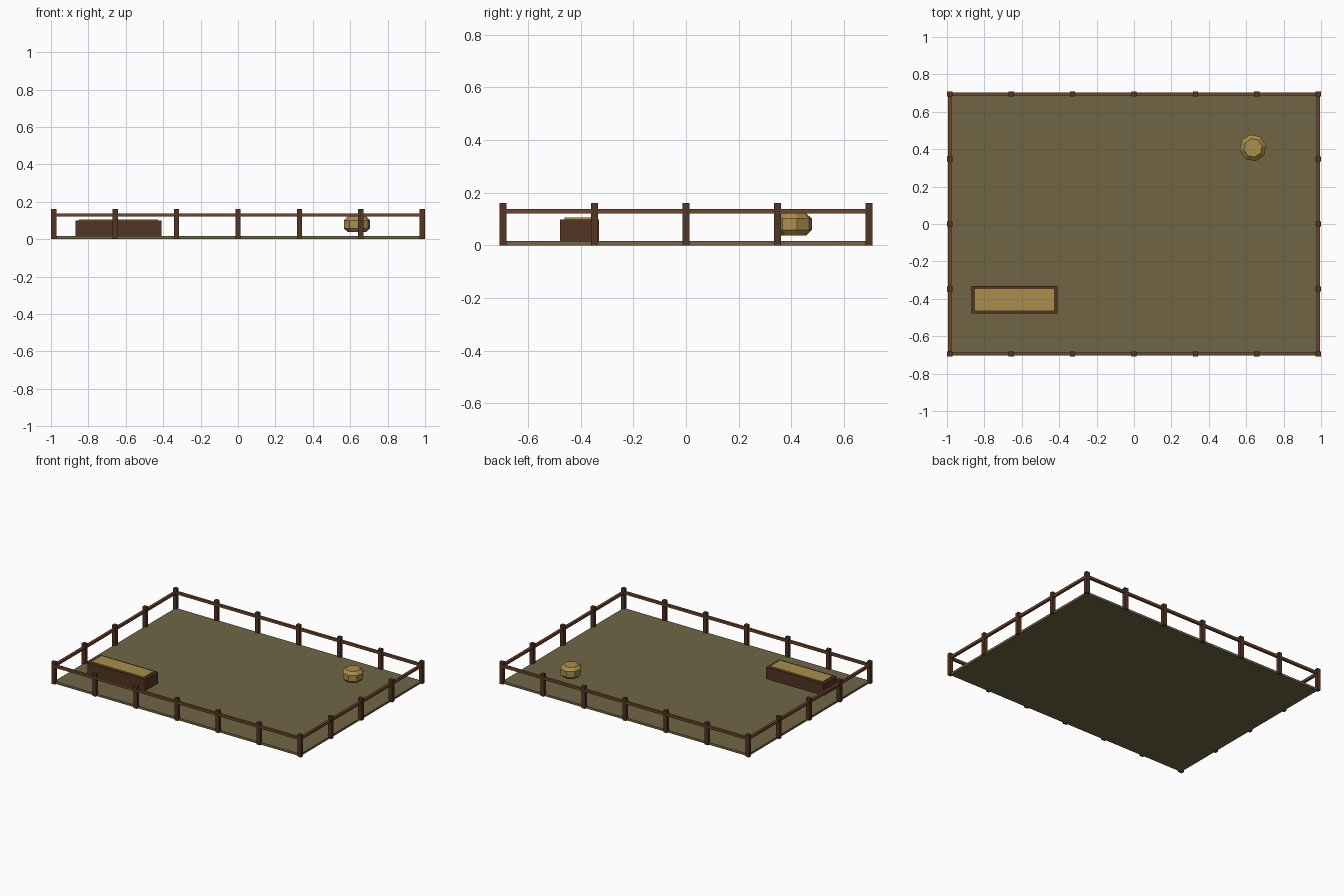
import bpy, bmesh, math

old = bpy.data.objects.get("Cube")
if old:
    bpy.data.objects.remove(old)


def material(name, rgb):
    m = bpy.data.materials.new(name)
    m.use_nodes = True
    m.diffuse_color = (*rgb, 1)
    m.node_tree.nodes["Principled BSDF"].inputs["Base Color"].default_value = (*rgb, 1)
    return m


GROUND = material("dry grass", (0.16, 0.13, 0.06))
POST = material("dark wood", (0.085, 0.035, 0.018))
RAIL = material("reddish wood", (0.16, 0.06, 0.028))
STRAW = material("straw", (0.40, 0.27, 0.075))


def finish(name, bm, mat):
    bmesh.ops.recalc_face_normals(bm, faces=bm.faces)
    mesh = bpy.data.meshes.new(name)
    bm.to_mesh(mesh)
    bm.free()
    mesh.materials.append(mat)
    obj = bpy.data.objects.new(name, mesh)
    bpy.context.collection.objects.link(obj)
    return obj


def box(name, center, size, mat):
    bm = bmesh.new()
    bmesh.ops.create_cube(bm, size=1)
    bmesh.ops.scale(bm, vec=size, verts=bm.verts)
    bmesh.ops.translate(bm, vec=center, verts=bm.verts)
    return finish(name, bm, mat)


# Ground slab
HX, HY = 0.985, 0.695
box("ground", (0, 0, 0.008), (2 * HX, 2 * HY, 0.016), GROUND)

# Fence posts: seven along each long side, three between on each short side
spots = [(HX * i / 3, s * HY) for s in (-1, 1) for i in range(-3, 4)]
spots += [(s * HX, HY * j / 2) for s in (-1, 1) for j in (-1, 0, 1)]
for x, y in spots:
    box("fence_post", (x, y, 0.08), (0.028, 0.026, 0.16), POST)

# Fence rails
for s in (-1, 1):
    box("long_rail", (0, s * HY, 0.129), (2 * HX, 0.018, 0.018), RAIL)
    box("short_rail", (s * HX, 0, 0.129), (0.018, 2 * HY, 0.018), RAIL)

# Feeding trough with a straw filling
box("trough", (-0.64, -0.405, 0.057), (0.46, 0.148, 0.084), POST)
box("trough_straw", (-0.64, -0.405, 0.075), (0.422, 0.114, 0.062), STRAW)

# Hay bale: eight-sided drum with chamfered rims
bm = bmesh.new()
rings = []
for r, z in ((0.05, 0.037), (0.072, 0.058), (0.072, 0.101), (0.05, 0.122)):
    rings.append([bm.verts.new((0.636 + r * math.cos(a), 0.407 + r * math.sin(a), z))
                  for a in (math.tau * k / 8 + 0.2 for k in range(8))])
for low, high in zip(rings, rings[1:]):
    for k in range(8):
        n = (k + 1) % 8
        bm.faces.new((low[k], low[n], high[n], high[k]))
bm.faces.new(rings[0])
bm.faces.new(rings[-1])
finish("hay_bale", bm, STRAW)
